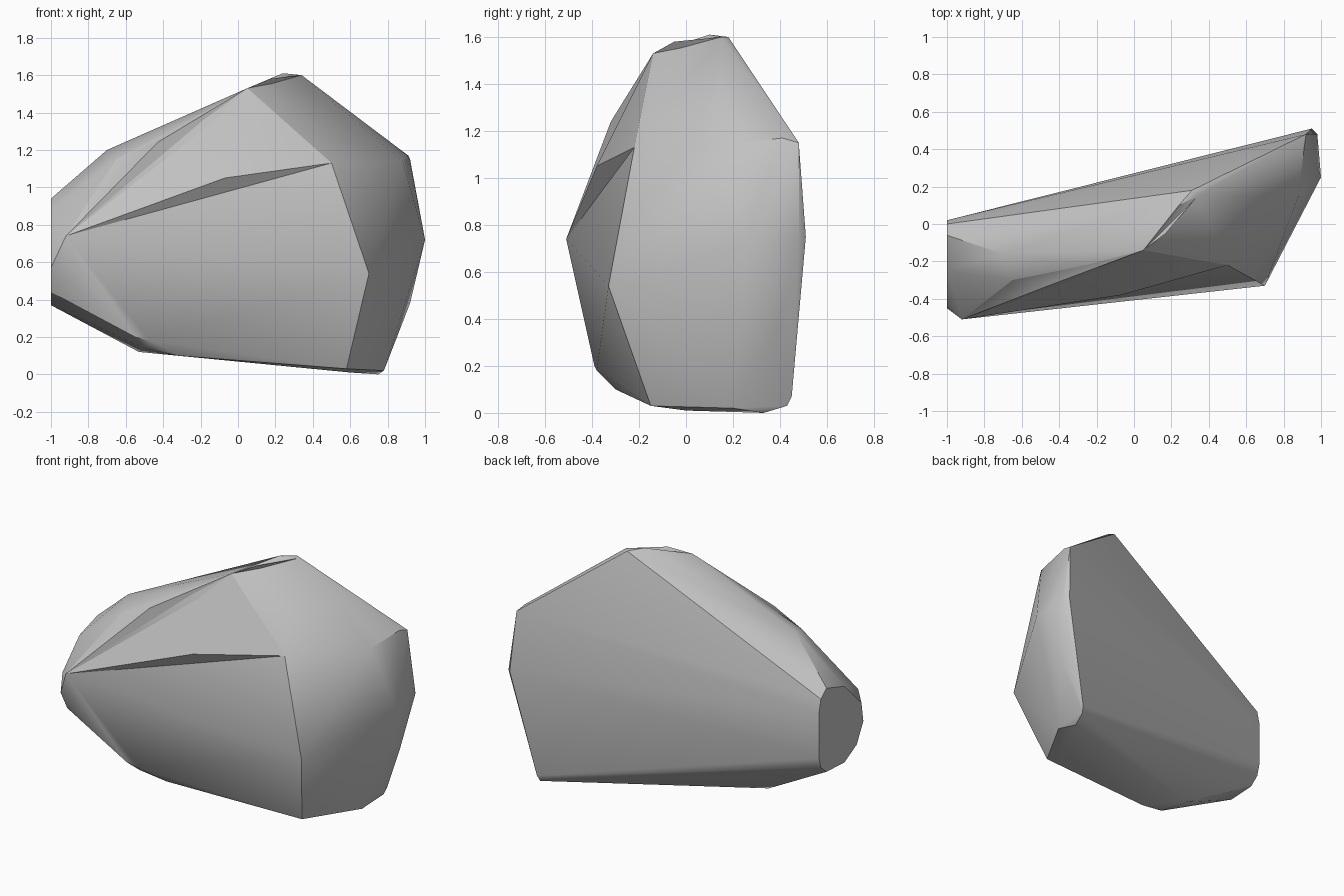
import bpy
import bmesh
from math import radians

default_cube = bpy.data.objects.get("Cube")
if default_cube:
    bpy.data.objects.remove(default_cube, do_unlink=True)

# One plain stone colour
stone = bpy.data.materials.new("stone_grey")
stone.use_nodes = True
colour = (0.55, 0.55, 0.55, 1)
stone.diffuse_color = colour
shader = stone.node_tree.nodes["Principled BSDF"]
shader.inputs["Base Color"].default_value = colour
shader.inputs["Roughness"].default_value = 0.9


def chiselled_block(name, points, smooth_angle=30):
    """Wrap a convex stone block around its corner points."""
    bm = bmesh.new()
    corners = [bm.verts.new(point) for point in points]
    hull = bmesh.ops.convex_hull(bm, input=corners)
    unused = {v for v in hull["geom_interior"] + hull["geom_unused"]
              if isinstance(v, bmesh.types.BMVert)}
    bmesh.ops.delete(bm, geom=list(unused), context="VERTS")
    bmesh.ops.recalc_face_normals(bm, faces=bm.faces[:])
    mesh = bpy.data.meshes.new(name)
    bm.to_mesh(mesh)
    bm.free()
    mesh.materials.append(stone)
    block = bpy.data.objects.new(name, mesh)
    bpy.context.collection.objects.link(block)
    bpy.ops.object.select_all(action="DESELECT")
    block.select_set(True)
    bpy.context.view_layer.objects.active = block
    bpy.ops.object.shade_smooth_by_angle(angle=radians(smooth_angle))
    return block


# Corners shared between the body and its ledges
front_tip = (-.92, -.51, .74)
front_knee = (.7, -.33, .54)
brow = (.5, -.22, 1.13)
shoulder = (.05, -.14, 1.53)
shoulder_low = (-.22, -.23, 1.37)
left_ridge = (-.65, -.3, 1.15)
peak = (.34, .15, 1.6)

# Flat broken end on the left, as a (y, z) outline
end_outline = [(.02, .8), (.02, .5), (0, .43), (-.06, .38), (-.25, .37),
               (-.38, .44), (-.45, .57), (-.43, .7), (-.25, .88),
               (-.06, .94), (0, .89)]
broken_end = [(-1, y, z) for y, z in end_outline]

# Crown and rounded right side
crown = [peak, (.31, .18, 1.6), (.24, .1, 1.61), (-.7, -.16, 1.2)]
right_side = [(.88, .15, 1.14), (.91, .41, 1.17), (.92, .48, 1.15),
              (1, .25, .72), (.95, .51, .75), (.98, .48, .74),
              (.92, .4, .38)]

# Worn underside
underside = [(.78, .2, .02), (.75, .33, 0), (.78, .43, .03), (.79, .45, .07),
             (.58, -.15, .03), (.6, 0, .01), (-.55, -.39, .2),
             (-.47, -.38, .18), (-.5, -.33, .14), (-.32, -.3, .1),
             (-.53, -.12, .12)]

front = [front_tip, front_knee, brow, shoulder, shoulder_low, left_ridge]
chiselled_block("boulder_body",
                front + broken_end + crown + right_side + underside)

# Thin overhanging ledges on the front
chiselled_block("front_ledge",
                [front_tip, brow, shoulder, (-.07, -.38, 1.05)])
chiselled_block("upper_ledge",
                [front_tip, shoulder_low, shoulder, left_ridge,
                 (-.43, -.32, 1.24)])
chiselled_block("crown_ledge",
                [shoulder, peak, (.17, -.05, 1.58), (.2, .05, 1.5)])
